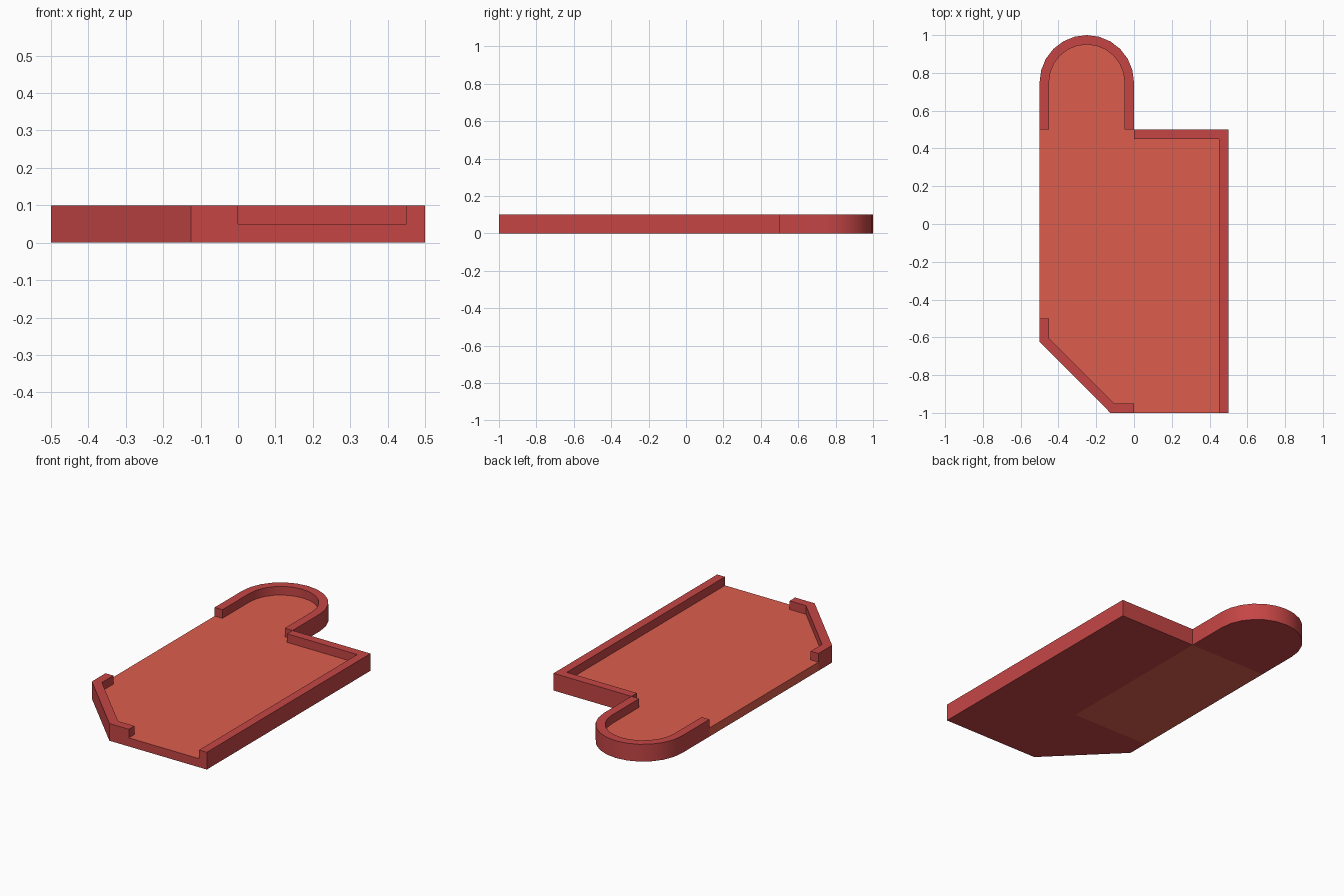
import bpy, math

if "Cube" in bpy.data.objects:
    bpy.data.objects.remove(bpy.data.objects["Cube"])

T = 0.05            # wall thickness and slab height
H = 0.10            # wall top
SEG = 12            # segments of the half-round end
K = T * math.tan(math.radians(22.5))   # mitre offset at the 45 degree corners


def material(name, color):
    m = bpy.data.materials.new(name)
    m.diffuse_color = (*color, 1)
    m.use_nodes = True
    m.node_tree.nodes["Principled BSDF"].inputs["Base Color"].default_value = m.diffuse_color
    return m


red = material("wall_red", (0.56, 0.06, 0.06))
orange = material("floor_orange", (0.72, 0.11, 0.075))


def arc(r):
    """Half circle around the alcove centre, from +x over +y to -x."""
    return [(-0.25 + r * math.cos(math.pi * i / SEG),
             0.75 + r * math.sin(math.pi * i / SEG)) for i in range(SEG + 1)]


def prism(name, outline, z0, z1, mat, top=True, bottom=True, skip=()):
    """Extrude a counter-clockwise outline; skip lists side edges left open."""
    n = len(outline)
    verts = [(x, y, z) for z in (z0, z1) for x, y in outline]
    faces = [(i, (i + 1) % n, n + (i + 1) % n, n + i)
             for i in range(n) if i not in skip]
    if top:
        faces.append(tuple(range(n, 2 * n)))
    if bottom:
        faces.append(tuple(reversed(range(n))))
    mesh = bpy.data.meshes.new(name)
    mesh.from_pydata(verts, [], faces)
    mesh.materials.append(mat)
    obj = bpy.data.objects.new(name, mesh)
    bpy.context.collection.objects.link(obj)
    bpy.ops.object.select_all(action='DESELECT')
    obj.select_set(True)
    bpy.context.view_layer.objects.active = obj
    bpy.ops.object.shade_smooth_by_angle(angle=math.radians(30))
    return obj


# Slabs: red L-shaped room and round alcove, orange tile between them
room = [(-0.125, -1), (0.5, -1), (0.5, 0.5), (0, 0.5), (0, -0.5),
        (-0.5, -0.5), (-0.5, -0.625)]
prism("room_slab", room, 0, T, red, top=False, skip=(3, 4))
alcove = [(0, 0.5)] + arc(0.25) + [(-0.5, 0.5)]
prism("alcove_slab", alcove, 0, T, red, top=False, skip=(len(alcove) - 1,))
tile = [(-0.5, -0.5), (0, -0.5), (0, 0.5), (-0.5, 0.5)]
prism("middle_slab", tile, 0, T, orange, top=False, skip=(0, 1, 2))

# Walls, standing on the slab rim
chamfer_inner = [(0, -1 + T), (-0.125 + K, -1 + T),
                 (-0.5 + T, -0.625 + K), (-0.5 + T, -0.5)]
chamfer_outer = [(-0.5, -0.5), (-0.5, -0.625), (-0.125, -1), (0, -1)]
prism("chamfer_wall", chamfer_outer + chamfer_inner, T, H, red, bottom=False)

alcove_inner = [(-T, 0.5)] + arc(0.25 - T) + [(-0.5 + T, 0.5)]
prism("alcove_wall", alcove + alcove_inner[::-1], T, H, red, bottom=False)

corner_inner = [(0, 0.5 - T), (0.5 - T, 0.5 - T), (0.5 - T, -1)]
prism("corner_wall", [(0.5, -1), (0.5, 0.5), (0, 0.5)] + corner_inner,
      T, H, red, bottom=False)

# Floor surface bounded by the inner faces of the walls
floor = ([(0, -1)] + corner_inner[::-1] + [(0, 0.5)] + alcove_inner
         + [(-0.5, 0.5), (-0.5, -0.5)] + chamfer_inner[::-1])
prism("floor", floor, 0, T, orange, bottom=False, skip=range(len(floor)))

# Drop the unused lower outline of the floor
mesh = bpy.data.objects["floor"].data
n = len(floor)
top_pts = [v.co.copy() for v in mesh.vertices][n:]
mesh.clear_geometry()
mesh.from_pydata(top_pts, [], [tuple(range(n))])
